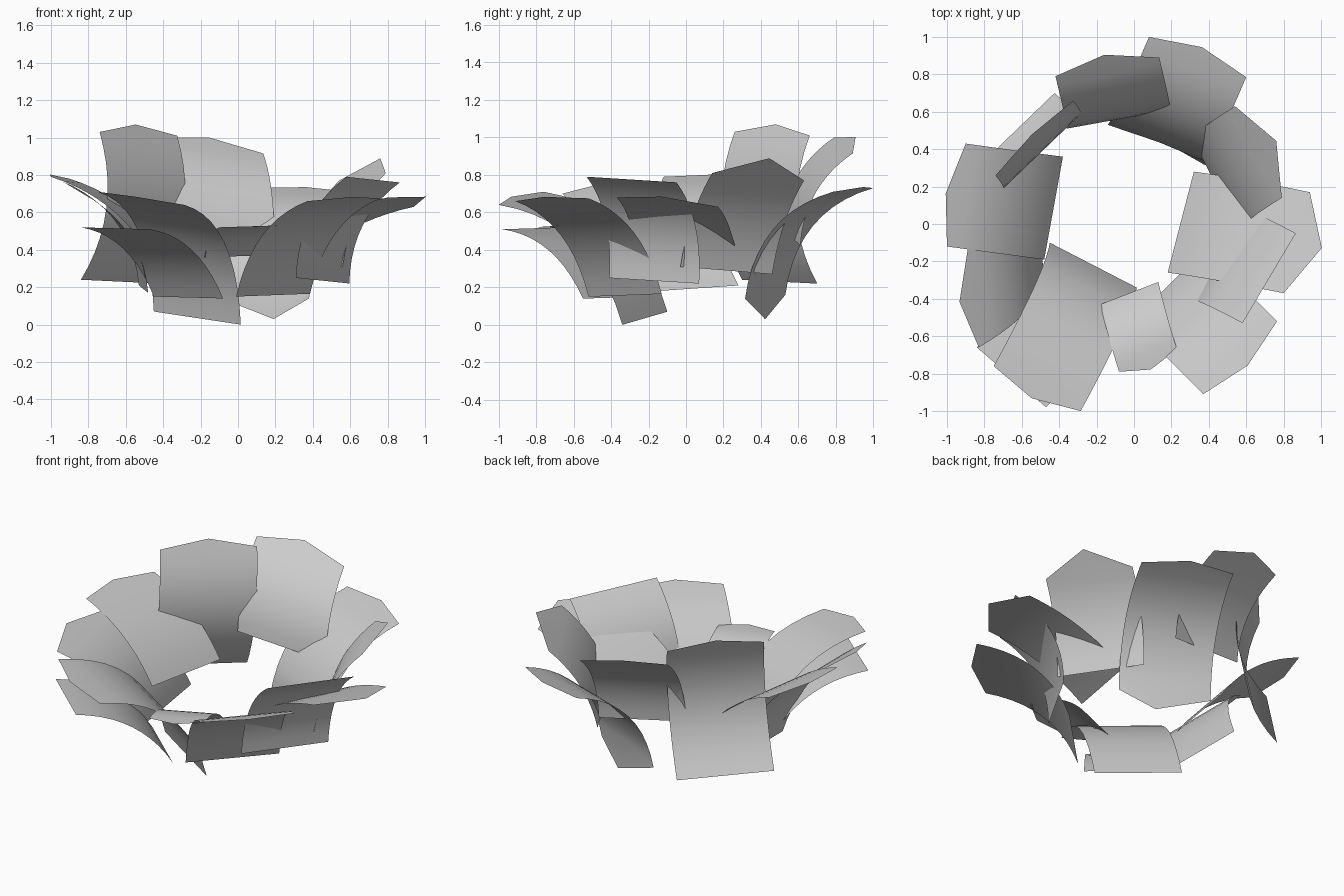
import bpy
from mathutils import Vector

if "Cube" in bpy.data.objects:
    bpy.data.objects.remove(bpy.data.objects["Cube"])

ROWS = 10

# Each petal: bottom corner, top corner, width vector, inward bend, top point length
PETALS = [
    ((.31, .46, .27), (.54, .63, .77), (.25, -.49, .04), .10, .15),
    ((-.14, .53, .16), (.08, 1.0, .73), (.52, -.215, -.02), .25, .06),
    ((-.36, .51, .51), (-.42, .79, 1.0), (.555, .10, -.085), .14, .08),
    ((-.84, .30, .24), (-.74, .26, 1.03), (.415, .40, -.02), .25, .055),
    ((-.38, .36, .38), (-.90, .43, .78), (-.10, -.55, .01), .12, .06),
    ((-.53, .28, .21), (-.88, -.08, .74), (.05, -.58, -.04), .17, .10),
    ((-.45, -.10, .07), (-.75, -.76, .71), (.465, -.24, -.07), .32, .06),
    ((-.45, -.23, .15), (-.84, -.66, .52), (.37, -.32, -.01), .17, .00),
    ((-.18, -.43, .36), (-.08, -.79, .52), (.31, .12, .01), .10, .05),
    ((-.01, -.52, .15), (.37, -.91, .66), (.395, .39, .015), .20, .06),
    ((.31, -.41, .25), (.58, -.53, .79), (.285, .48, -.03), .17, .00),
    ((.18, -.26, .37), (.80, -.37, .68), (.14, .54, -.05), .09, .14),
]


def make_petal(name, bottom, top, width, bend, tip, base_tip=(0, 0, 0)):
    b, t, w = Vector(bottom), Vector(top), Vector(width)
    # bend direction faces the open centre of the ring
    n = w.cross(t - b).normalized()
    mid = (b + t + w) / 2
    if n.dot(Vector((mid.x, mid.y, -.5))) > 0:
        n = -n
    c = (b + t) / 2 + n * bend
    verts, faces = [], []
    for i in range(ROWS + 1):
        u = i / ROWS
        p = b * (1 - u) ** 2 + c * 2 * u * (1 - u) + t * u * u
        centre = p + w / 2
        if i == ROWS:
            centre += (t - c).normalized() * tip
        elif i == 0:
            centre += Vector(base_tip)
        verts += [p, centre, p + w]
    for i in range(ROWS):
        for j in range(2):
            k = i * 3 + j
            faces.append((k, k + 1, k + 4, k + 3))
    # keep the inner side as the face side
    if w.cross(t - b).dot(n) < 0:
        faces = [f[::-1] for f in faces]
    mesh = bpy.data.meshes.new(name)
    mesh.from_pydata([tuple(v) for v in verts], [], faces)
    mesh.shade_smooth()
    obj = bpy.data.objects.new(name, mesh)
    bpy.context.collection.objects.link(obj)
    return obj


# Ring of twelve petals; the back one also has a pointed lower edge
for i, spec in enumerate(PETALS):
    make_petal(f"petal_{i + 1:02d}", *spec,
               base_tip=(.07, 0, -.12) if i == 1 else (0, 0, 0))
